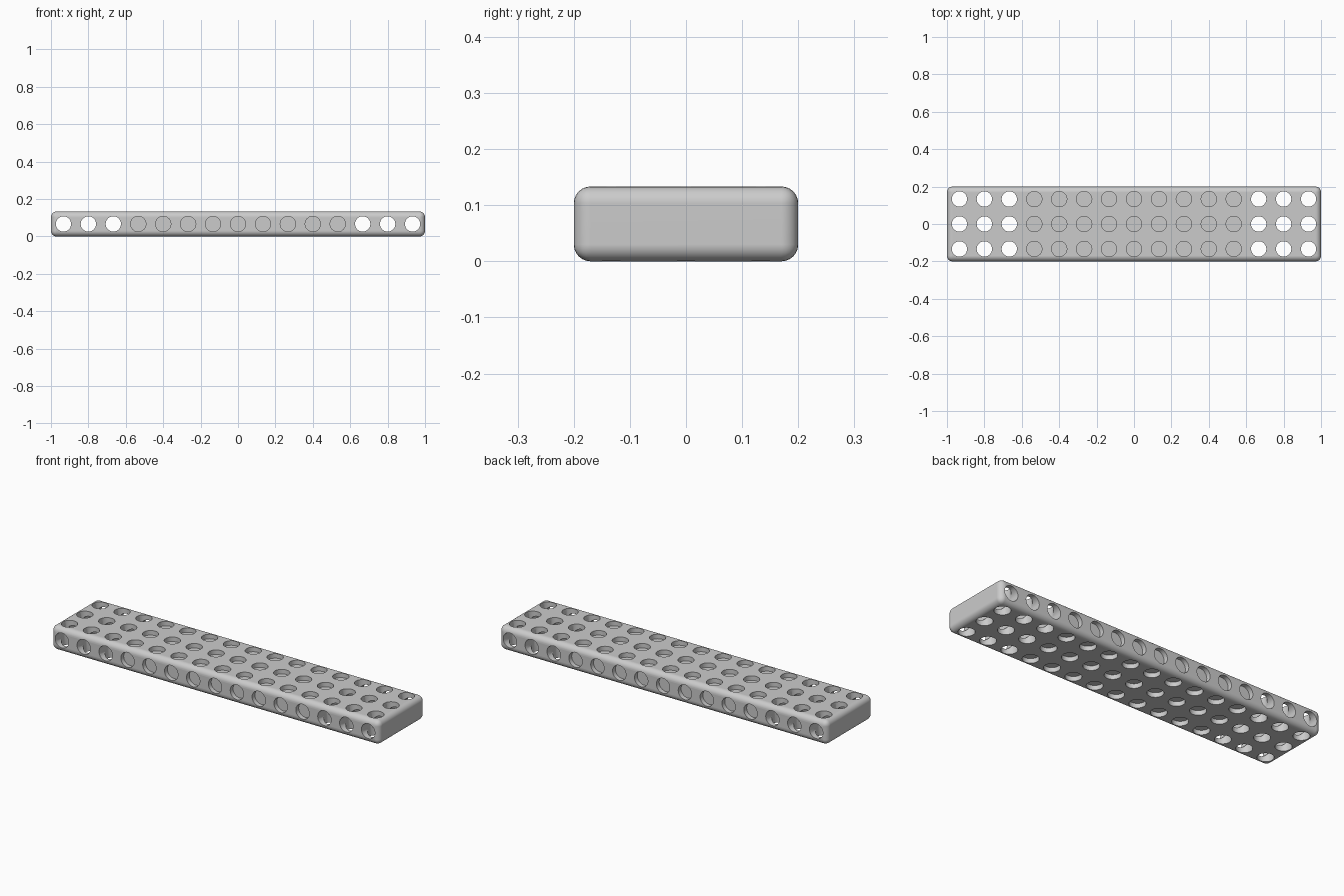
import bpy
import bmesh
import math
from mathutils import Matrix, Vector

if "Cube" in bpy.data.objects:
    bpy.data.objects.remove(bpy.data.objects["Cube"], do_unlink=True)

COLS, ROWS, THROUGH = 15, 3, 3
UNIT = 2 / COLS
WIDTH, MID_Z = ROWS * UNIT, UNIT / 2
HOLE_R, POCKET, EDGE_R = 0.041, 0.025, 0.03

grey = bpy.data.materials.new("light grey")
grey.use_nodes = True
colour = (0.6, 0.6, 0.6, 1)
grey.diffuse_color = colour
grey.node_tree.nodes["Principled BSDF"].inputs["Base Color"].default_value = colour


def make_object(name, bm):
    mesh = bpy.data.meshes.new(name)
    bm.to_mesh(mesh)
    bm.free()
    mesh.materials.append(grey)
    obj = bpy.data.objects.new(name, mesh)
    bpy.context.collection.objects.link(obj)
    return obj


def add_drill(bm, centre, axis, length):
    turn = Vector((0, 0, 1)).rotation_difference(axis).to_matrix().to_4x4()
    bmesh.ops.create_cone(bm, cap_ends=True, segments=32, radius1=HOLE_R,
                          radius2=HOLE_R, depth=length,
                          matrix=Matrix.Translation(centre) @ turn)


def drill_set(name, axis, half, rows):
    """Through holes near both ends, shallow pockets from both faces between."""
    bm = bmesh.new()
    for col in range(COLS):
        x = (col - (COLS - 1) / 2) * UNIT
        for offset in rows:
            centre = Vector((x, 0, MID_Z)) + offset
            if col < THROUGH or col >= COLS - THROUGH:
                add_drill(bm, centre, axis, 2 * half + 0.1)
            else:
                for side in (-1, 1):
                    add_drill(bm, centre + axis * side * half, axis, 2 * POCKET)
    obj = make_object(name, bm)
    obj.hide_render = True
    return obj


# Solid rounded beam
bm = bmesh.new()
bmesh.ops.create_cube(bm, size=1, matrix=Matrix.Translation((0, 0, MID_Z))
                      @ Matrix.Diagonal((2, WIDTH, UNIT, 1)))
bmesh.ops.bevel(bm, geom=bm.edges[:], offset=EDGE_R, segments=6,
                profile=0.5, affect='EDGES')
beam = make_object("perforated_beam", bm)

# Holes down through the top, and across from front to back
up, across = Vector((0, 0, 1)), Vector((0, 1, 0))
cutters = [
    drill_set("vertical_hole_cutter", up, UNIT / 2,
              [across * UNIT * r for r in (-1, 0, 1)]),
    drill_set("cross_hole_cutter", across, WIDTH / 2, [Vector()]),
]

bpy.ops.object.select_all(action='DESELECT')
bpy.context.view_layer.objects.active = beam
beam.select_set(True)
for cutter in cutters:
    cut = beam.modifiers.new(cutter.name, 'BOOLEAN')
    cut.operation = 'DIFFERENCE'
    cut.solver = 'EXACT'
    cut.object = cutter
    bpy.ops.object.modifier_apply(modifier=cut.name)
    bpy.data.objects.remove(cutter, do_unlink=True)

# Smooth rounded edges and bores, crisp hole rims
bpy.ops.object.shade_smooth_by_angle(angle=math.radians(30))
normals = beam.modifiers.new("flat_face_normals", 'WEIGHTED_NORMAL')
normals.keep_sharp = True
